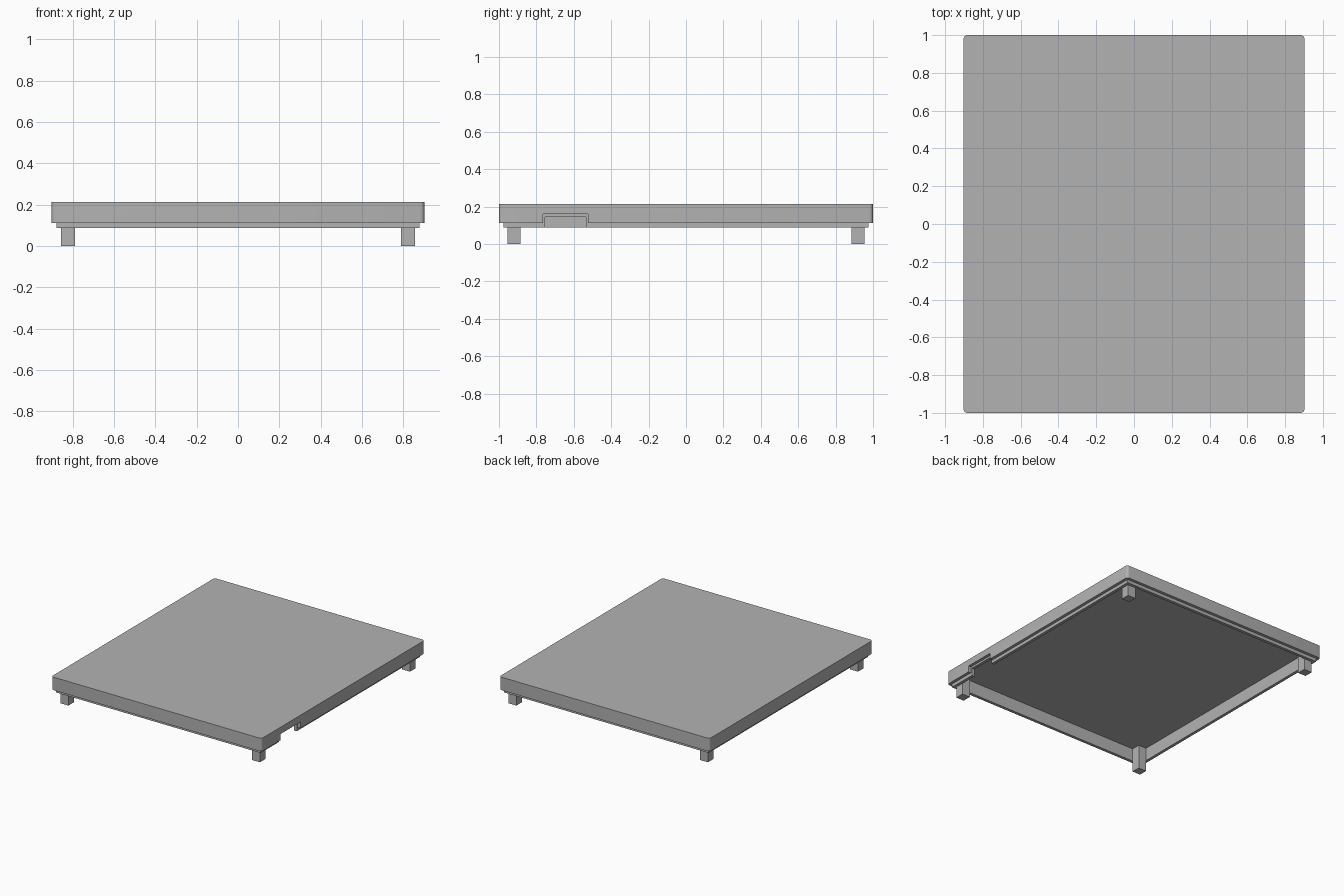
import bpy
import bmesh
from mathutils import Vector

cube = bpy.data.objects.get("Cube")
if cube:
    bpy.data.objects.remove(cube, do_unlink=True)

GREY = (0.45, 0.45, 0.45, 1)
grey = bpy.data.materials.new("plain grey")
grey.use_nodes = True
grey.diffuse_color = GREY
grey.node_tree.nodes["Principled BSDF"].inputs["Base Color"].default_value = GREY

HALF_X, HALF_Y = 0.902, 1.0
WALL = 0.023
TOP, CEILING, SKIRT_BOTTOM, LIP_BOTTOM = 0.213, 0.187, 0.112, 0.087


def block(name, low, high, radius=0):
    """Box between two corners, with optional rounded upright edges."""
    low, high = Vector(low), Vector(high)
    bm = bmesh.new()
    bmesh.ops.create_cube(bm, size=1)
    for v in bm.verts:
        v.co = (low + high) / 2 + v.co * (high - low)
    if radius:
        upright = [e for e in bm.edges
                   if abs(e.verts[0].co.z - e.verts[1].co.z) > 0.01]
        bmesh.ops.bevel(bm, geom=upright, offset=radius, segments=4,
                        profile=0.5, affect='EDGES')
    mesh = bpy.data.meshes.new(name)
    bm.to_mesh(mesh)
    bm.free()
    mesh.materials.append(grey)
    obj = bpy.data.objects.new(name, mesh)
    bpy.context.collection.objects.link(obj)
    return obj


def slab(name, inset, bottom, top, radius=0):
    """Centred slab, set in from the outer rim."""
    x, y = HALF_X - inset, HALF_Y - inset
    return block(name, (-x, -y, bottom), (x, y, top), radius)


def combine(target, other, operation):
    mod = target.modifiers.new(operation, 'BOOLEAN')
    mod.operation, mod.solver, mod.object = operation, 'EXACT', other
    bpy.context.view_layer.objects.active = target
    bpy.ops.object.modifier_apply(modifier=mod.name)
    bpy.data.objects.remove(other, do_unlink=True)


# Hollow tray with an outer skirt and a stepped inner lip
tray = slab("tray_top", 0, SKIRT_BOTTOM, TOP, 0.02)
combine(tray, slab("inner_lip", WALL, LIP_BOTTOM, 0.2), 'UNION')
combine(tray, slab("cavity", 2 * WALL, 0, CEILING), 'DIFFERENCE')

# Stepped notch in one side wall: wide in the skirt, narrower in the lip
lip_face = HALF_X - WALL + 0.0002
combine(tray, block("skirt_notch", (lip_face, -0.765, 0), (1, -0.524, 0.16)), 'DIFFERENCE')
combine(tray, block("lip_notch", (0.8, -0.754, 0), (1, -0.535, 0.145)), 'DIFFERENCE')

bpy.ops.object.select_all(action='DESELECT')
tray.select_set(True)
bpy.context.view_layer.objects.active = tray
bpy.ops.object.shade_smooth_by_angle()

# Square legs tucked into the corners of the cavity
LEG = 0.068
for sx, side in ((-1, "right"), (1, "left")):
    for sy, end in ((-1, "front"), (1, "back")):
        cx = sx * (HALF_X - 2 * WALL - LEG / 2)
        cy = sy * (HALF_Y - 2 * WALL - LEG / 2)
        h = LEG / 2
        block(f"{end}_{side}_leg", (cx - h, cy - h, 0), (cx + h, cy + h, CEILING + 0.005))
